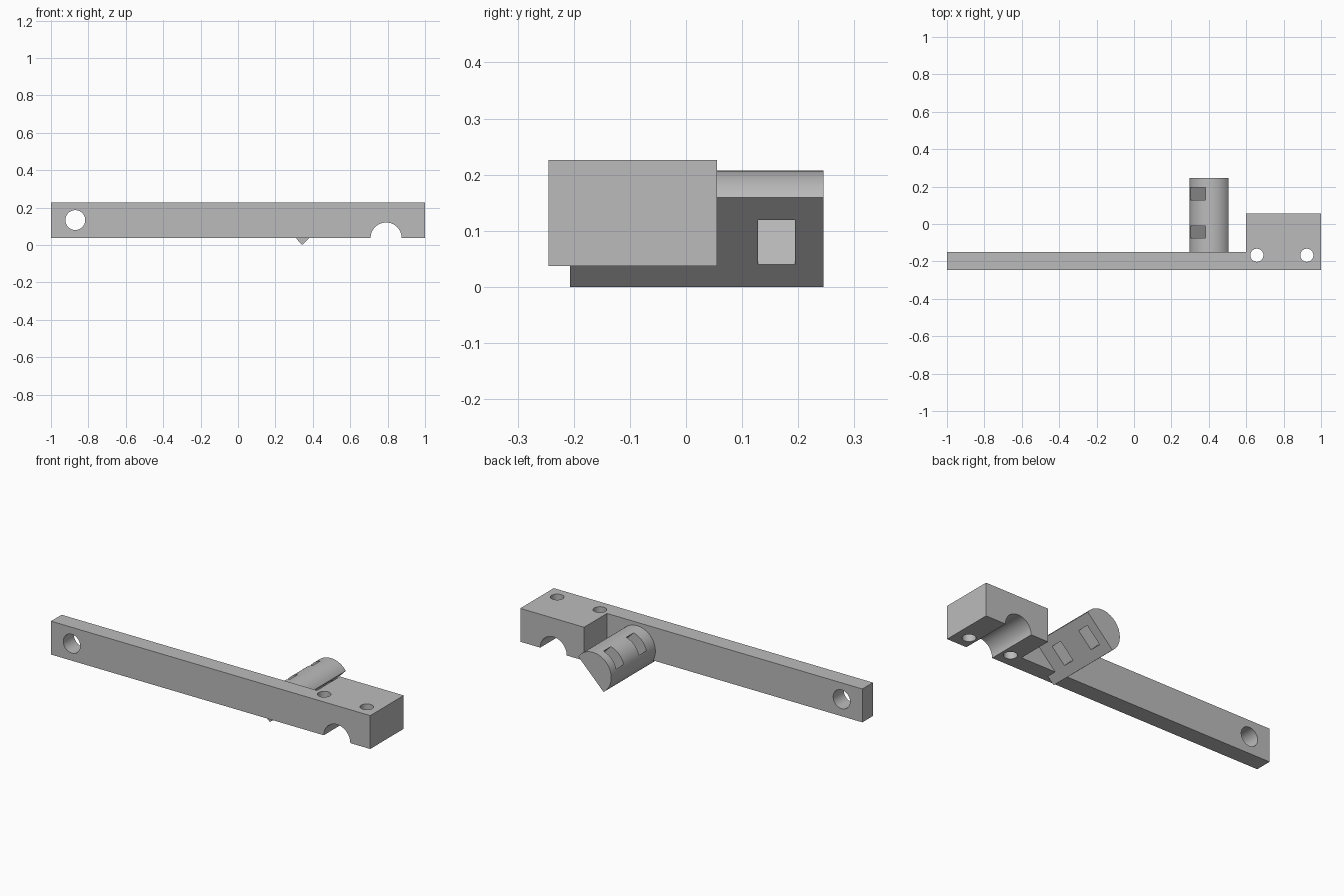
import bpy, bmesh, math
from mathutils import Matrix, Vector

if "Cube" in bpy.data.objects:
    bpy.data.objects.remove(bpy.data.objects["Cube"], do_unlink=True)

grey = bpy.data.materials.new("plain grey")
grey.use_nodes = True
grey.diffuse_color = (0.5, 0.5, 0.5, 1)
grey.node_tree.nodes["Principled BSDF"].inputs["Base Color"].default_value = (0.5, 0.5, 0.5, 1)


def prism(name, points, extrude):
    """Closed outline swept along a vector."""
    bm = bmesh.new()
    face = bm.faces.new([bm.verts.new(p) for p in points])
    swept = bmesh.ops.extrude_face_region(bm, geom=[face])
    moved = [v for v in swept["geom"] if isinstance(v, bmesh.types.BMVert)]
    bmesh.ops.translate(bm, verts=moved, vec=extrude)
    bmesh.ops.recalc_face_normals(bm, faces=bm.faces)
    mesh = bpy.data.meshes.new(name)
    bm.to_mesh(mesh)
    bm.free()
    mesh.materials.append(grey)
    obj = bpy.data.objects.new(name, mesh)
    bpy.context.collection.objects.link(obj)
    return obj


def arc(cx, cz, y, r, start, end, steps):
    angles = [math.radians(start + (end - start) * i / steps) for i in range(steps + 1)]
    return [(cx + r * math.cos(a), y, cz + r * math.sin(a)) for a in angles]


def cylinder(name, centre, r, axis):
    bpy.ops.mesh.primitive_cylinder_add(vertices=64, radius=r, depth=1, location=centre,
                                        rotation=(math.pi / 2 if axis == "y" else 0, 0, 0))
    bpy.context.object.name = name
    return bpy.context.object


def cut(obj, cutters):
    bpy.context.view_layer.objects.active = obj
    for c in cutters:
        c.hide_render = True
        mod = obj.modifiers.new("cut", "BOOLEAN")
        mod.operation, mod.solver, mod.object = "DIFFERENCE", "EXACT", c
        bpy.ops.object.modifier_apply(modifier=mod.name)
        bpy.data.objects.remove(c, do_unlink=True)


def smooth(obj):
    bpy.ops.object.select_all(action="DESELECT")
    obj.select_set(True)
    bpy.context.view_layer.objects.active = obj
    bpy.ops.object.shade_smooth_by_angle(angle=math.radians(30))


# Long bar with the clamp block at its left end
BOTTOM, TOP, FRONT, BACK = 0.037, 0.226, -0.245, -0.15
outline = [(-1, FRONT), (1, FRONT), (1, 0.055), (0.6, 0.055), (0.6, BACK), (-1, BACK)]
bar = prism("bar_and_clamp_block", [(x, y, BOTTOM) for x, y in outline], (0, 0, TOP - BOTTOM))
cut(bar, [
    cylinder("pivot_hole", (-0.87, -0.2, 0.133), 0.053, "y"),
    cylinder("shaft_groove", (0.792, -0.1, BOTTOM), 0.083, "y"),
    cylinder("bolt_hole_inner", (0.657, -0.167, 0.1), 0.035, "z"),
    cylinder("bolt_hole_outer", (0.924, -0.167, 0.1), 0.035, "z"),
])
smooth(bar)

# Flattened peg, its flat side turned down and to the left
CX, CZ, R = 0.411, 0.093, 0.114
peg = prism("flattened_peg", arc(CX, CZ, -0.207, R, 35.4, 234.6, 48), (0, 0.452, 0))

# Two slots straight through the peg, square to the flat
slots = []
for y in (-0.043, 0.161):
    bpy.ops.mesh.primitive_cube_add(size=1)
    slot = bpy.context.object
    slot.data.transform(Matrix.Translation(Vector((CX, y, CZ)))
                        @ Matrix.Rotation(math.radians(-45), 4, "Y")
                        @ Matrix.Diagonal((0.113, 0.066, 0.5, 1)))
    slots.append(slot)
cut(peg, slots)
smooth(peg)
